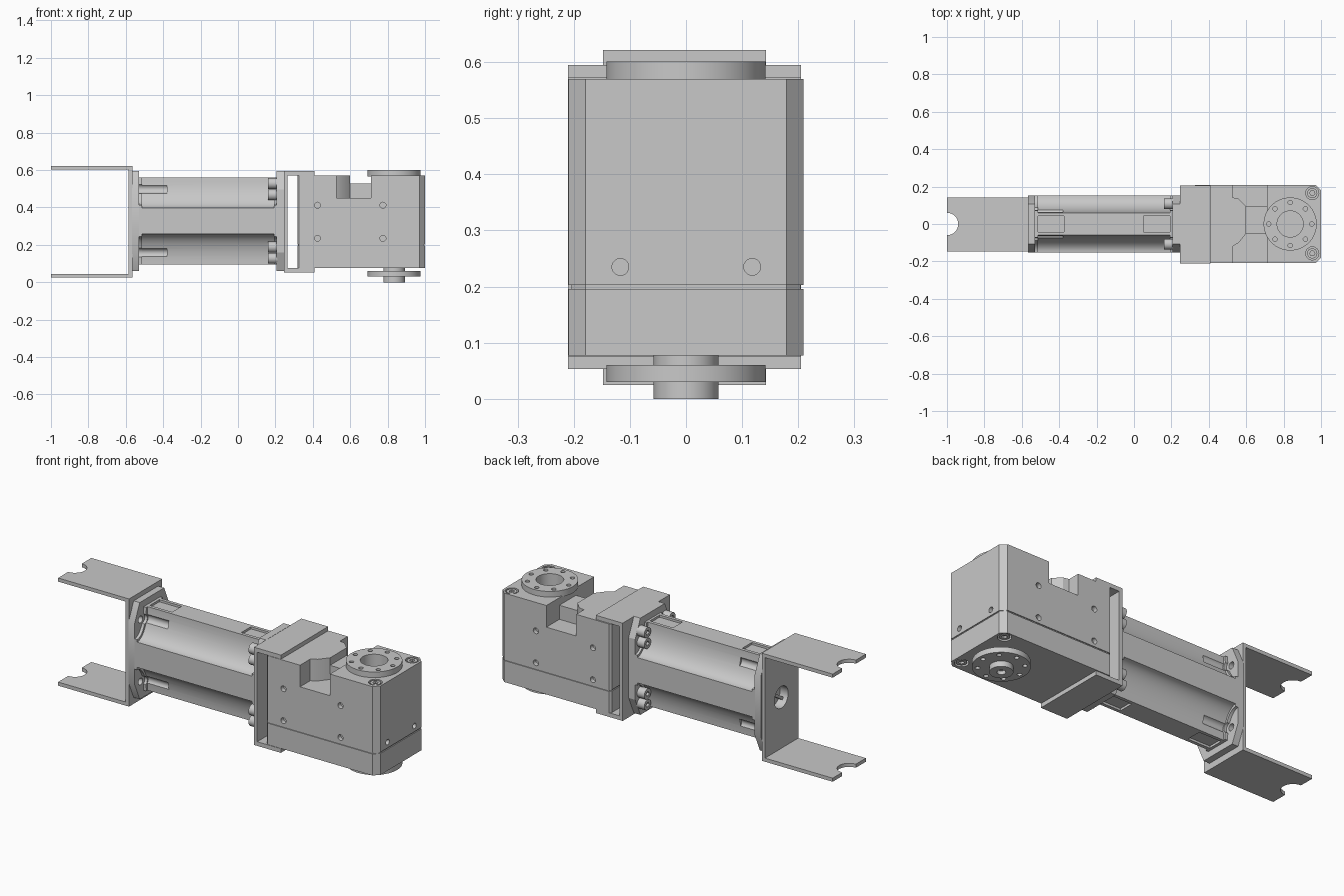
import bpy, bmesh, math
from mathutils import Vector

if "Cube" in bpy.data.objects:
    bpy.data.objects.remove(bpy.data.objects["Cube"])

metal = bpy.data.materials.new("machined_grey")
metal.use_nodes = True
GREY = (0.58, 0.58, 0.58, 1)
metal.diffuse_color = GREY
metal.node_tree.nodes["Principled BSDF"].inputs["Base Color"].default_value = GREY
MID = 0.328   # height of the tube axis
HUB = 0.835   # x of the output axis


def finish(name, bm):
    bmesh.ops.recalc_face_normals(bm, faces=bm.faces)
    mesh = bpy.data.meshes.new(name)
    bm.to_mesh(mesh)
    bm.free()
    ob = bpy.data.objects.new(name, mesh)
    bpy.context.collection.objects.link(ob)
    mesh.materials.append(metal)
    return ob


def smooth(ob):
    bpy.ops.object.select_all(action='DESELECT')
    ob.select_set(True)
    bpy.context.view_layer.objects.active = ob
    bpy.ops.object.shade_smooth_by_angle(angle=math.radians(32))


def prism(name, pts, axis, lo, hi):
    """Extrude a 2D outline along x (pts are y, z), y (x, z) or z (x, y)."""
    place = {'x': lambda a, b, t: (t, a, b),
             'y': lambda a, b, t: (a, t, b),
             'z': lambda a, b, t: (a, b, t)}[axis]
    bm = bmesh.new()
    face = bm.faces.new([bm.verts.new(place(a, b, lo)) for a, b in pts])
    ext = bmesh.ops.extrude_face_region(bm, geom=[face])
    moved = [v for v in ext["geom"] if isinstance(v, bmesh.types.BMVert)]
    bmesh.ops.translate(bm, verts=moved, vec=Vector(place(0, 0, hi - lo)))
    return finish(name, bm)


def box(name, x, y, z):
    return prism(name, [(x[0], y[0]), (x[1], y[0]), (x[1], y[1]), (x[0], y[1])], 'z', *z)


def disc(name, axis, a, b, r, lo, hi, n=40):
    ring = [(a + r * math.cos(i * math.tau / n), b + r * math.sin(i * math.tau / n))
            for i in range(n)]
    ob = prism(name, ring, axis, lo, hi)
    smooth(ob)
    return ob


def four_way(quarter):
    """Mirror a quarter outline, listed from side to top, about both axes."""
    half = quarter + [(-y, z) for y, z in quarter[::-1]]
    return [(y, z + MID) for y, z in half + [(-y, -z) for y, z in half]]


def fluted(ry, rz, steps=12):
    """Cross section with a concave elliptical flute in every corner."""
    arc = [i * math.pi / 2 / steps for i in range(steps + 1)]
    return four_way([(0.152 - ry * math.sin(a), 0.232 - rz * math.cos(a)) for a in arc])


def cut(ob, cutters):
    for c in cutters:
        c.hide_render = True
        mod = ob.modifiers.new("cut", 'BOOLEAN')
        mod.operation = 'DIFFERENCE'
        mod.solver = 'EXACT'
        mod.object = c
        bpy.ops.object.select_all(action='DESELECT')
        ob.select_set(True)
        bpy.context.view_layer.objects.active = ob
        bpy.ops.object.modifier_apply(modifier=mod.name)
        bpy.data.objects.remove(c)
    smooth(ob)


# Left U bracket: back plate with a bore, two notched arms
plate = box("left_bracket_plate", (-0.585, -0.565), (-0.148, 0.143), (0.025, 0.622))
cut(plate, [disc("bore", 'x', 0, MID, 0.06, -0.7, -0.5)])
for side, z in (("upper", (0.602, 0.622)), ("lower", (0.025, 0.045))):
    arm = box("left_bracket_arm_" + side, (-1, -0.575), (-0.148, 0.143), z)
    cut(arm, [disc("notch", 'z', -1, 0, 0.06, z[0] - 0.1, z[1] + 0.1)])

# End flanges of the tube
octagon = four_way([(0.152, 0.168), (0.107, 0.268)])
corners = [(t, s) for t in (-1, 1) for s in (-1, 1)]
left_flange = prism("tube_flange_left", octagon, 'x', -0.566, -0.528)
cut(left_flange, [disc("recess", 'x', 0, MID, 0.06, -0.7, -0.535)] +
    [disc("hole", 'x', t * 0.1, MID + s * 0.172, 0.019, -0.555, -0.5, 20)
     for t, s in corners])
prism("shaft_slot_bar", [(-0.06, MID - 0.03), (-0.05, MID - 0.042),
                         (0.06, MID + 0.03), (0.05, MID + 0.042)], 'x', -0.56, -0.53)
prism("tube_flange_right", octagon, 'x', 0.205, 0.247)

# Fluted tube with a fuller lip at each end
tube = prism("fluted_tube", fluted(0.092, 0.162), 'x', -0.53, 0.21)
cutters = []
for s in (-1, 1):
    za, zb = sorted((MID + s * 0.22, MID + s * 0.3))
    for x in ((-0.6, -0.375), (0.05, 0.3)):
        cutters.append(box("slot", x, (-0.042, 0.042), (za, zb)))
    for t in (-1, 1):
        cutters.append(disc("channel", 'x', t * 0.08, MID + s * 0.172, 0.025, -0.6, -0.38, 24))
cut(tube, cutters)
for name, lo, hi in (("left", -0.53, -0.512), ("right", 0.192, 0.207)):
    lip = prism("tube_lip_" + name, fluted(0.08, 0.148), 'x', lo, hi)
    cut(lip, [disc("channel", 'x', t * 0.09, MID + s * 0.172, 0.027, -0.6, 0.3, 24)
              for t, s in corners])

# Paired screw heads against the right flange
for t, s in corners:
    for z in (0.14, 0.2):
        y = t * 0.108
        head = disc("flange_screw", 'x', y, MID + s * z, 0.029, 0.16, 0.21, 24)
        cut(head, [disc("socket", 'x', y, MID + s * z, 0.014, 0.1, 0.178, 6)])

# Right U bracket
box("right_bracket_plate", (0.245, 0.265), (-0.21, 0.205), (0.053, 0.595))
box("right_bracket_arm_upper", (0.25, 0.41), (-0.21, 0.205), (0.572, 0.595))
box("right_bracket_arm_lower", (0.25, 0.41), (-0.21, 0.205), (0.053, 0.076))


def housing_outline(inset):
    """Plan of the gear housing: small bevels at the bracket, large at the output."""
    half = [(0.317 + inset, 0.197 - inset), (0.327, 0.209 - inset),
            (0.97, 0.209 - inset), (1 - inset, 0.179)]
    return half + [(x, -y) for x, y in half[::-1]]


# Gear housing: lower cover, seam and main block
cover = prism("housing_cover", housing_outline(0), 'z', 0.077, 0.196)
prism("housing_seam", housing_outline(0.005), 'z', 0.19, 0.21)
body = prism("housing_body", housing_outline(0), 'z', 0.203, 0.57)

# Stepped gap between the housing nose and the output block
gap_front = prism("gap", [(0.527, -0.3), (0.71, -0.3), (0.71, -0.05), (0.6, -0.05),
                          (0.56, -0.1), (0.527, -0.12)], 'z', 0.45, 0.7)
gap_back = prism("gap", [(0.527, 0.3), (0.527, 0.142), (0.56, 0.135), (0.6, 0.095),
                         (0.71, 0.095), (0.71, 0.3)], 'z', 0.45, 0.7)
bridge_gap = box("gap", (0.6, 0.71), (-0.08, 0.12), (0.528, 0.7))
holes = [gap_front, gap_back, bridge_gap, disc("bore", 'z', HUB, 0, 0.07, 0.5, 0.7)]
for x in (0.425, 0.775):
    for z in (0.235, 0.412):
        holes.append(disc("hole", 'y', x, z, 0.016, -0.3, -0.185, 20))
        holes.append(disc("hole", 'y', x, z, 0.016, 0.185, 0.3, 20))
for y in (-0.117, 0.118):
    holes.append(disc("hole", 'x', y, 0.235, 0.015, 0.975, 1.1, 20))

# Counterbored corner screws on top and bottom
seats = [(0.953, y) for y in (-0.157, 0.165)]
holes += [disc("bore", 'z', x, y, 0.035, 0.55, 0.7, 24) for x, y in seats]
cut(body, holes)
cut(cover, [disc("bore", 'z', x, y, 0.035, 0, 0.1, 24) for x, y in seats])
for x, y in seats:
    for name, lo, hi, s0, s1 in (("upper", 0.54, 0.568, 0.556, 0.6),
                                 ("lower", 0.08, 0.11, 0.05, 0.092)):
        screw = disc("corner_screw_" + name, 'z', x, y, 0.027, lo, hi, 24)
        cut(screw, [disc("socket", 'z', x, y, 0.014, s0, s1, 6)])


def bolt_circle(lo, hi):
    return [disc("hole", 'z', HUB + 0.115 * math.cos(i * math.tau / 8),
                 0.115 * math.sin(i * math.tau / 8), 0.012, lo, hi, 14)
            for i in range(8)]


# Output discs and lower shaft
top = disc("output_disc_upper", 'z', HUB, 0, 0.142, 0.565, 0.601, 64)
cut(top, [disc("bore", 'z', HUB, 0, 0.07, 0.5, 0.7)] + bolt_circle(0.578, 0.7))
low = disc("output_disc_lower", 'z', HUB, 0, 0.142, 0.03, 0.06, 64)
cut(low, bolt_circle(-0.1, 0.05))
shaft = disc("lower_shaft", 'z', HUB, 0, 0.058, 0, 0.08)
cut(shaft, [disc("bore", 'z', HUB, 0, 0.022, -0.1, 0.02, 20)])
